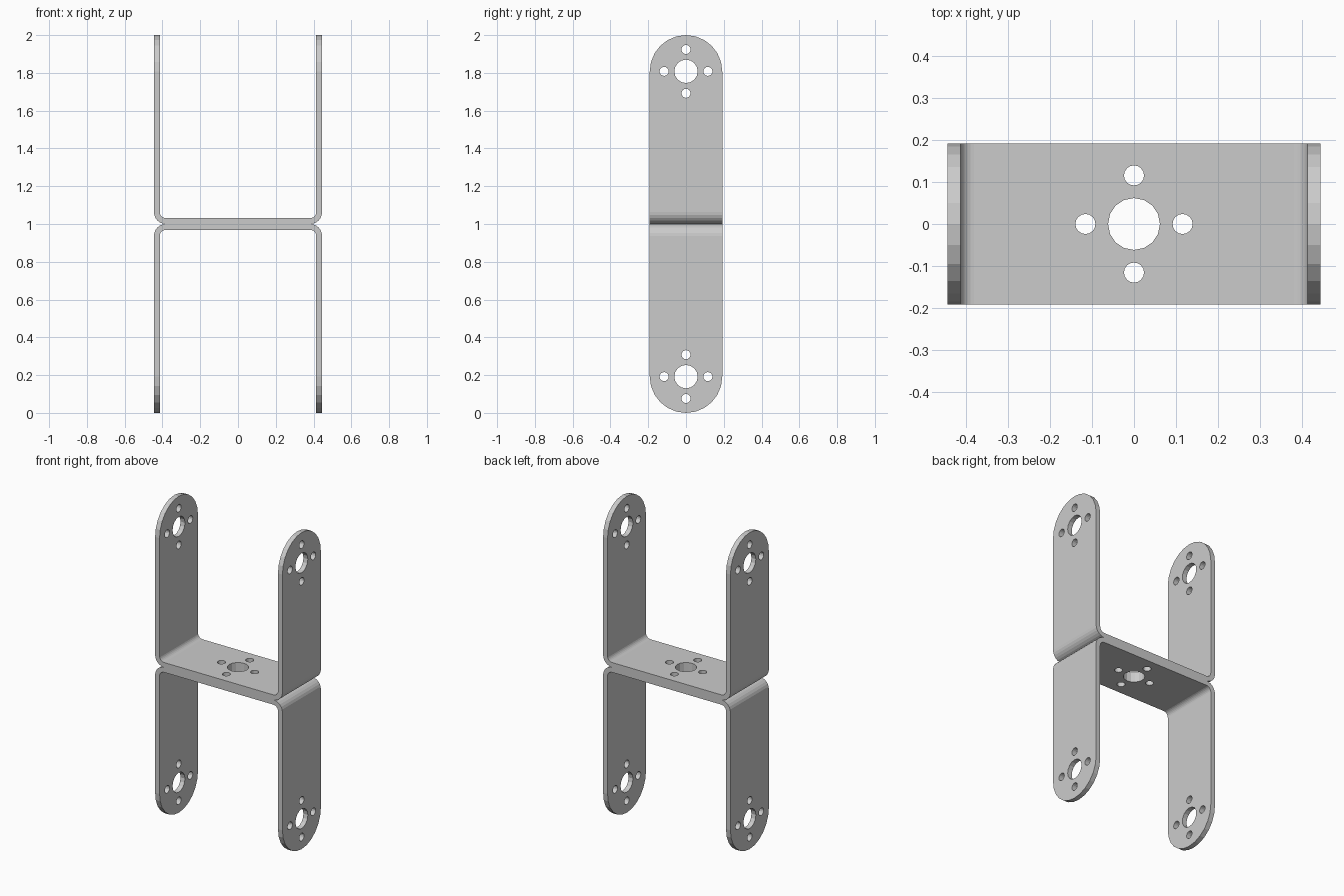
import bpy, bmesh, math
from mathutils import Vector

if "Cube" in bpy.data.objects:
    bpy.data.objects.remove(bpy.data.objects["Cube"])

W, T, R = 0.445, 0.031, 0.063      # half span, sheet thickness, outer bend radius
HY, TOP = 0.192, 1.0               # half depth, arm height above the joint
HOLE_Z = TOP - HY
BIG, SMALL, PITCH = 0.062, 0.024, 0.116


def prism(name, pts, direction):
    """Extrude a planar outline into a closed solid."""
    bm = bmesh.new()
    face = bm.faces.new([bm.verts.new(p) for p in pts])
    ext = bmesh.ops.extrude_face_region(bm, geom=[face])
    moved = [g for g in ext['geom'] if isinstance(g, bmesh.types.BMVert)]
    bmesh.ops.translate(bm, verts=moved, vec=Vector(direction))
    bmesh.ops.recalc_face_normals(bm, faces=bm.faces)
    me = bpy.data.meshes.new(name)
    bm.to_mesh(me)
    bm.free()
    ob = bpy.data.objects.new(name, me)
    bpy.context.collection.objects.link(ob)
    return ob


def arc(cx, cy, r, a0, a1, n):
    return [(cx + r * math.cos(math.radians(a0 + (a1 - a0) * i / n)),
             cy + r * math.sin(math.radians(a0 + (a1 - a0) * i / n))) for i in range(n + 1)]


def circle(cx, cy, r, n):
    return arc(cx, cy, r, 0, 360, n)[:-1]


def boolean(ob, cutter, op):
    bpy.context.view_layer.objects.active = ob
    mod = ob.modifiers.new("cut", 'BOOLEAN')
    mod.operation, mod.object, mod.solver = op, cutter, 'EXACT'
    bpy.ops.object.modifier_apply(modifier=mod.name)
    bpy.data.objects.remove(cutter)


# Hole pattern: one large bore with four screw holes around it
def hole_pattern(cx, cy):
    yield circle(cx, cy, BIG, 16)
    for dx, dy in ((1, 0), (-1, 0), (0, 1), (0, -1)):
        yield circle(cx + PITCH * dx, cy + PITCH * dy, SMALL, 16)


# Bent sheet: U profile with rounded bends
right = ([(W - T, TOP + 0.1), (W, TOP + 0.1)][::-1])
outer = arc(W - R, R, R, 0, -90, 6)
inner = arc(W - R, R, R - T, -90, 0, 6)
half_out = [right[0]] + outer
half_in = inner + [right[1]]
mirror = lambda pts: [(-x, z) for x, z in reversed(pts)]
profile = half_out + mirror(half_out) + mirror(half_in) + half_in
# order: right outer down, left outer up, left inner down, right inner up
upper = prism("upper_bracket", [(x, -0.3, z) for x, z in profile], (0, 0.6, 0))

# Trim to depth and round the arm tips
outline = [(-HY, -0.2), (HY, -0.2)] + arc(0, HOLE_Z, HY, 0, 180, 12)
boolean(upper, prism("trim", [(-1, y, z) for y, z in outline], (2, 0, 0)), 'INTERSECT')

# Holes through both arms, then through the web
for pts in hole_pattern(0, HOLE_Z):
    boolean(upper, prism("hole", [(-1, y, z) for y, z in pts], (2, 0, 0)), 'DIFFERENCE')
for pts in hole_pattern(0, 0):
    boolean(upper, prism("hole", [(x, y, -0.1) for x, y in pts], (0, 0, 0.3)), 'DIFFERENCE')
upper.location.z = 1

# Second bracket, turned over and joined back to back
lower = bpy.data.objects.new("lower_bracket", upper.data)
bpy.context.collection.objects.link(lower)
lower.location.z = 1
lower.rotation_euler.x = math.pi
